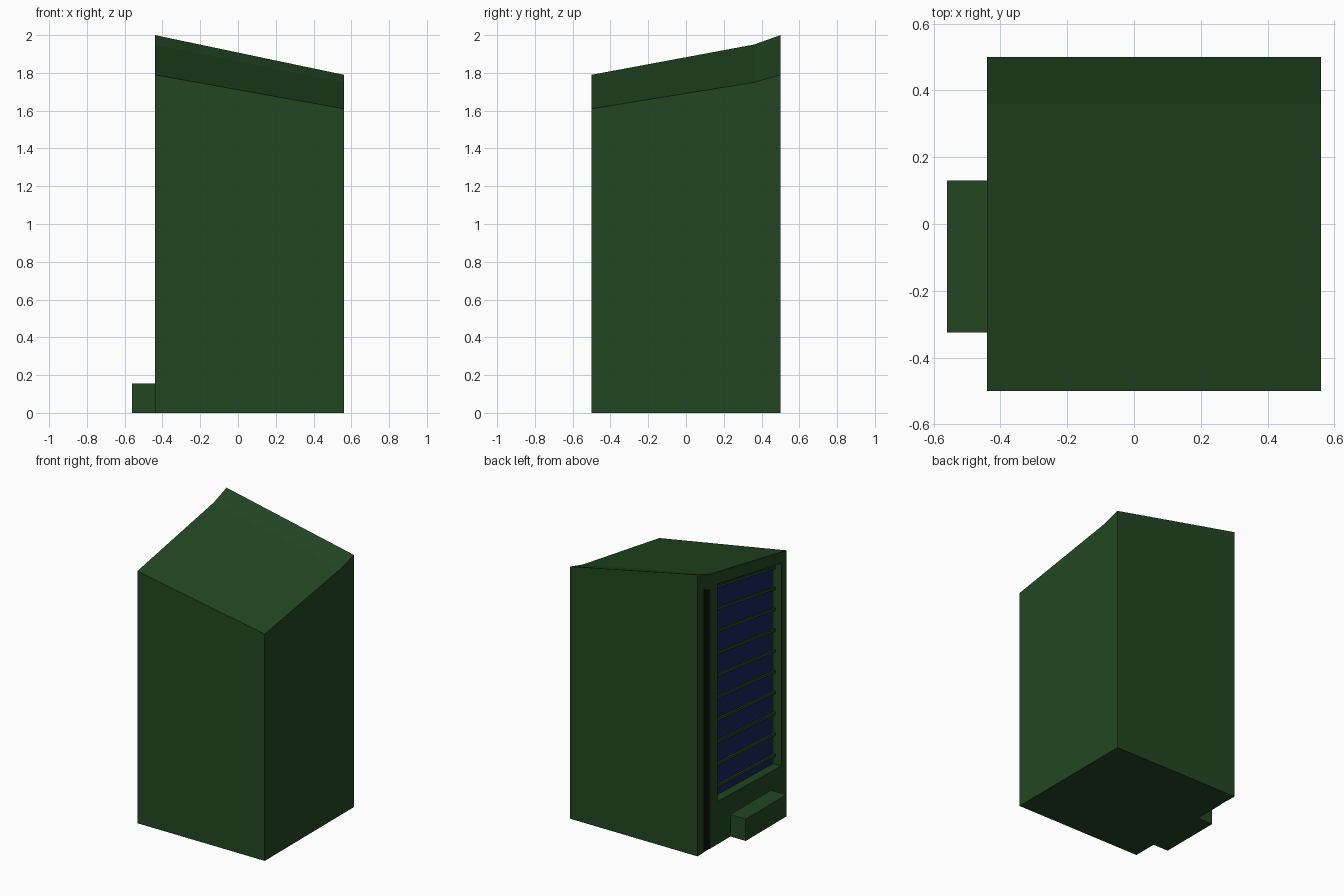
import bpy, bmesh

if "Cube" in bpy.data.objects:
    bpy.data.objects.remove(bpy.data.objects["Cube"])


def mat(name, color):
    m = bpy.data.materials.new(name)
    m.diffuse_color = (*color, 1)
    m.use_nodes = True
    m.node_tree.nodes["Principled BSDF"].inputs["Base Color"].default_value = m.diffuse_color
    return m


GREEN = mat("green_paint", (0.016, 0.062, 0.016))
BLUE = mat("blue_panel", (0.008, 0.018, 0.11))
BLACK = mat("black_strip", (0.004, 0.004, 0.004))


def roof(x, y):
    """Height of the skewed roof, with its kink at y = 0.36."""
    def along(a, b, c):
        if y < 0.36:
            return a + (b - a) * (y + 0.5) / 0.86
        return b + (c - b) * (y - 0.36) / 0.14
    u = (x + 0.44) / 1.0
    return along(1.79, 1.95, 2.0) * (1 - u) + along(1.61, 1.75, 1.79) * u


def box(name, xr, yr, zr, material, skew=True, cuts=()):
    """Box; with skew, z is a fraction of the roof height."""
    bm = bmesh.new()
    bmesh.ops.create_cube(bm, size=1)
    for v in bm.verts:
        v.co = [r[0] if c < 0 else r[1] for r, c in zip((xr, yr, zr), v.co)]
    for y in cuts:
        bmesh.ops.bisect_plane(bm, geom=bm.verts[:] + bm.edges[:] + bm.faces[:],
                               plane_co=(0, y, 0), plane_no=(0, 1, 0))
    if skew:
        for v in bm.verts:
            v.co.z *= roof(v.co.x, v.co.y)
    me = bpy.data.meshes.new(name)
    bm.to_mesh(me)
    bm.free()
    me.materials.append(material)
    ob = bpy.data.objects.new(name, me)
    bpy.context.collection.objects.link(ob)
    return ob


def cut(target, cutter):
    mod = target.modifiers.new("recess", 'BOOLEAN')
    mod.operation = 'DIFFERENCE'
    mod.solver = 'EXACT'
    mod.object = cutter
    bpy.context.view_layer.objects.active = target
    bpy.ops.object.modifier_apply(modifier=mod.name)
    bpy.data.objects.remove(cutter)


# Cabinet with a window recess and a narrow slot on the left side
cabinet = box("cabinet", (-0.44, 0.56), (-0.5, 0.5), (0, 1), GREEN, cuts=(0.36,))
cut(cabinet, box("window_cutter", (-0.5, -0.375), (-0.44, 0.275), (0.157, 0.955), GREEN))
cut(cabinet, box("slot_cutter", (-0.5, -0.43), (0.362, 0.43), (-0.1, 0.945), GREEN))

# Black strip lining the slot
box("slot_strip", (-0.437, -0.425), (0.362, 0.43), (0, 0.945), BLACK)

# Blue panel at the back of the window, divided by fanned shelves
box("blue_panel", (-0.38, -0.37), (-0.42, 0.275), (0.16, 0.953), BLUE)
for i in range(10):
    t = 0.194 + 0.0825 * i
    box(f"shelf_{i + 1}", (-0.395, -0.375), (-0.44, 0.275), (t - 0.005, t + 0.005), GREEN)

# Step at the foot of the left side
box("step", (-0.56, -0.44), (-0.325, 0.13), (0, 0.155), GREEN, skew=False)
